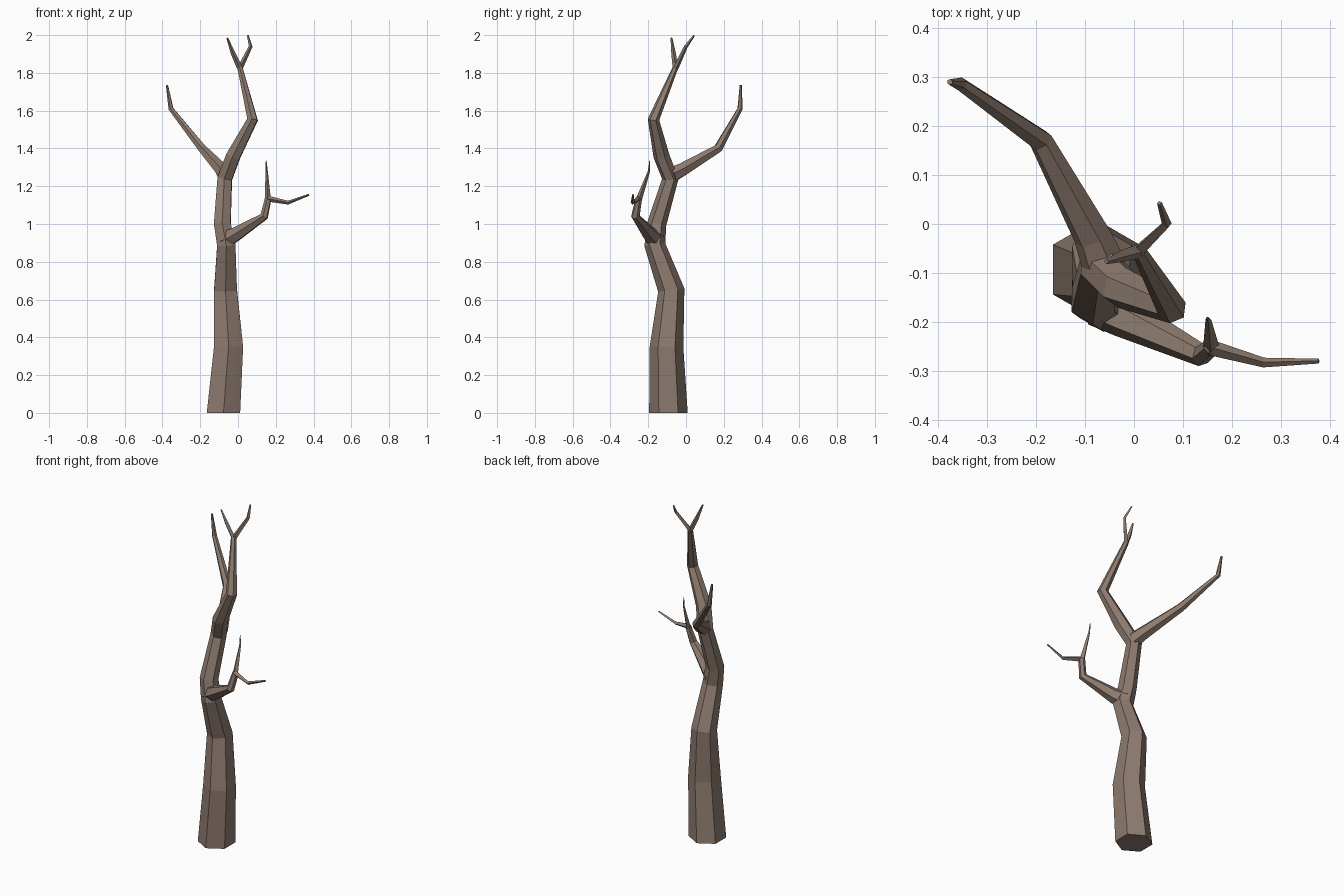
import bpy, bmesh, math
from mathutils import Vector

bark = bpy.data.materials.new("bark")
bark.diffuse_color = (0.27, 0.20, 0.16, 1)


def limb(name, points, sides, flat_start=False):
    """Sweep a tapering polygon along (x, y, z, radius) points."""
    pos = [Vector(p[:3]) for p in points]
    n = len(pos)
    bm = bmesh.new()
    rings = []
    ref = Vector((0, 1, 0))
    for i, p in enumerate(pos):
        a = (p - pos[i - 1]).normalized() if i > 0 else None
        b = (pos[i + 1] - p).normalized() if i < n - 1 else None
        t = ((a or b) + (b or a)).normalized()
        if i == 0 and flat_start:
            t = Vector((0, 0, 1))
        u = (ref - t * ref.dot(t)).normalized()
        v = t.cross(u)
        ref = u
        r = points[i][3]
        ring = []
        for k in range(sides):
            ang = 2 * math.pi * k / sides
            ring.append(bm.verts.new(p + (u * math.cos(ang) + v * math.sin(ang)) * r))
        rings.append(ring)
    for lo, hi in zip(rings, rings[1:]):
        for k in range(sides):
            j = (k + 1) % sides
            bm.faces.new((lo[k], lo[j], hi[j], hi[k]))
    bm.faces.new(rings[0][::-1])
    bm.faces.new(rings[-1])
    bmesh.ops.recalc_face_normals(bm, faces=bm.faces[:])
    me = bpy.data.meshes.new(name)
    bm.to_mesh(me)
    bm.free()
    me.materials.append(bark)
    ob = bpy.data.objects.new(name, me)
    bpy.context.collection.objects.link(ob)
    return ob


# Six-sided trunk running up to the top fork
limb("trunk", [
    (-0.077, -0.093, 0.00, 0.102), (-0.05, -0.103, 0.35, 0.089),
    (-0.066, -0.078, 0.65, 0.070), (-0.062, -0.165, 0.89, 0.056),
    (-0.083, -0.155, 1.00, 0.051), (-0.07, -0.083, 1.24, 0.044),
    (-0.025, -0.130, 1.36, 0.043), (0.077, -0.172, 1.553, 0.031),
    (0.010, -0.055, 1.83, 0.015)], 6, True)

# Lower right branch with its two twigs
limb("right_branch", [
    (-0.07, -0.160, 0.92, 0.052), (-0.02, -0.190, 0.942, 0.043),
    (0.138, -0.268, 1.04, 0.023), (0.16, -0.250, 1.135, 0.018)], 6)
limb("right_twig_up", [
    (0.158, -0.253, 1.12, 0.017), (0.152, -0.196, 1.28, 0.006),
    (0.149, -0.192, 1.335, 0.002)], 4)
limb("right_twig_out", [
    (0.155, -0.252, 1.135, 0.016), (0.265, -0.283, 1.113, 0.010),
    (0.377, -0.280, 1.155, 0.005)], 4)

# Upper left branch
limb("left_branch", [
    (-0.065, -0.075, 1.26, 0.045), (-0.085, -0.025, 1.285, 0.039),
    (-0.190, 0.170, 1.40, 0.025), (-0.355, 0.286, 1.61, 0.014),
    (-0.376, 0.290, 1.735, 0.006)], 6)

# Forked top twigs
limb("top_twig_left", [
    (0.012, -0.055, 1.82, 0.015), (-0.027, -0.066, 1.905, 0.012),
    (-0.057, -0.077, 1.985, 0.005)], 4)
limb("top_twig_right", [
    (0.008, -0.057, 1.82, 0.015), (0.067, 0.000, 1.94, 0.010),
    (0.052, 0.043, 1.998, 0.005)], 4)
